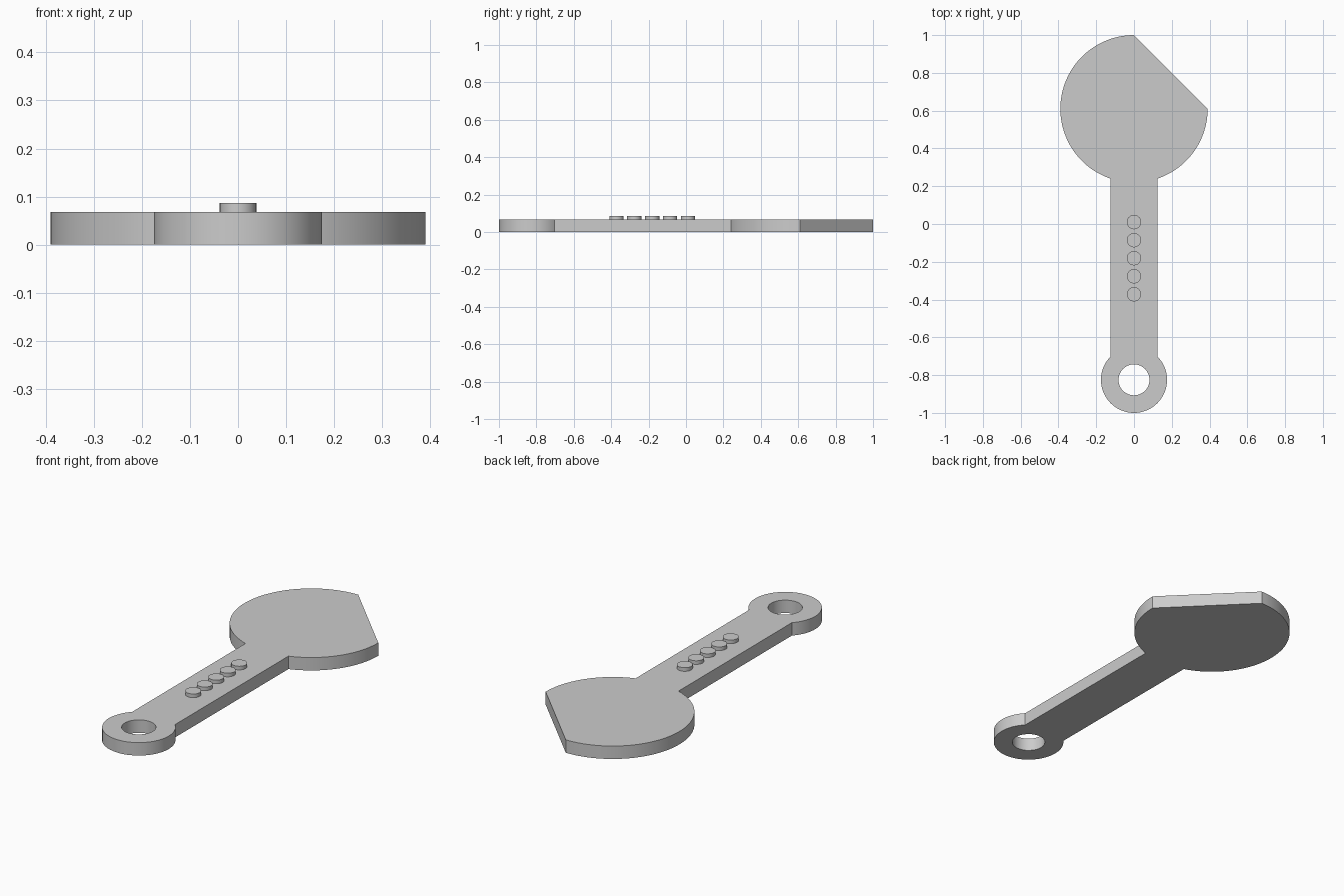
import bpy, bmesh
from math import sin, cos, asin, acos, pi, radians

if "Cube" in bpy.data.objects:
    bpy.data.objects.remove(bpy.data.objects["Cube"], do_unlink=True)

THICK = 0.068
HALF_WIDTH = 0.125
HEAD_Y, HEAD_R = 0.61, 0.39
RING_Y, RING_R, HOLE_R = -0.825, 0.175, 0.082

grey = bpy.data.materials.new("plain grey")
grey.use_nodes = True
colour = (0.6, 0.6, 0.6, 1)
grey.diffuse_color = colour
grey.node_tree.nodes["Principled BSDF"].inputs["Base Color"].default_value = colour


def arc(cy, r, start, end, steps):
    """Points on an arc centred on x = 0, both ends included."""
    angles = [start + (end - start) * i / steps for i in range(steps + 1)]
    return [(r * cos(a), cy + r * sin(a)) for a in angles]


def plate(name, loops, bottom, top):
    """Flat plate from closed outlines; inner loops become holes."""
    bm = bmesh.new()
    edges = []
    for loop in loops:
        verts = [bm.verts.new((x, y, bottom)) for x, y in loop]
        edges += [bm.edges.new((v, verts[i - 1])) for i, v in enumerate(verts)]
    bmesh.ops.triangle_fill(bm, edges=edges, use_beauty=True)
    result = bmesh.ops.extrude_face_region(bm, geom=bm.faces[:], use_keep_orig=True)
    raised = [g for g in result["geom"] if isinstance(g, bmesh.types.BMVert)]
    bmesh.ops.translate(bm, verts=raised, vec=(0, 0, top - bottom))
    bmesh.ops.recalc_face_normals(bm, faces=bm.faces[:])
    mesh = bpy.data.meshes.new(name)
    bm.to_mesh(mesh)
    bm.free()
    mesh.materials.append(grey)
    obj = bpy.data.objects.new(name, mesh)
    bpy.context.collection.objects.link(obj)
    bpy.ops.object.select_all(action="DESELECT")
    obj.select_set(True)
    bpy.context.view_layer.objects.active = obj
    bpy.ops.object.shade_smooth_by_angle(angle=radians(30))
    return obj


# Body: round head with one straight cut corner, handle and end ring
neck = asin(HALF_WIDTH / HEAD_R)
join = acos(HALF_WIDTH / RING_R)
outline = arc(HEAD_Y, HEAD_R, neck - pi / 2, 0, 24)
outline += arc(HEAD_Y, HEAD_R, pi / 2, 1.5 * pi - neck, 48)
outline += arc(RING_Y, RING_R, pi - join, 2 * pi + join, 48)
hole = arc(RING_Y, HOLE_R, 0, 2 * pi, 48)[:-1]
plate("body", [outline, hole], 0, THICK)

# Row of raised studs along the handle
for i in range(5):
    stud = arc(0.01 - 0.0955 * i, 0.038, 0, 2 * pi, 32)[:-1]
    plate(f"stud_{i + 1}", [stud], THICK, 0.087)
